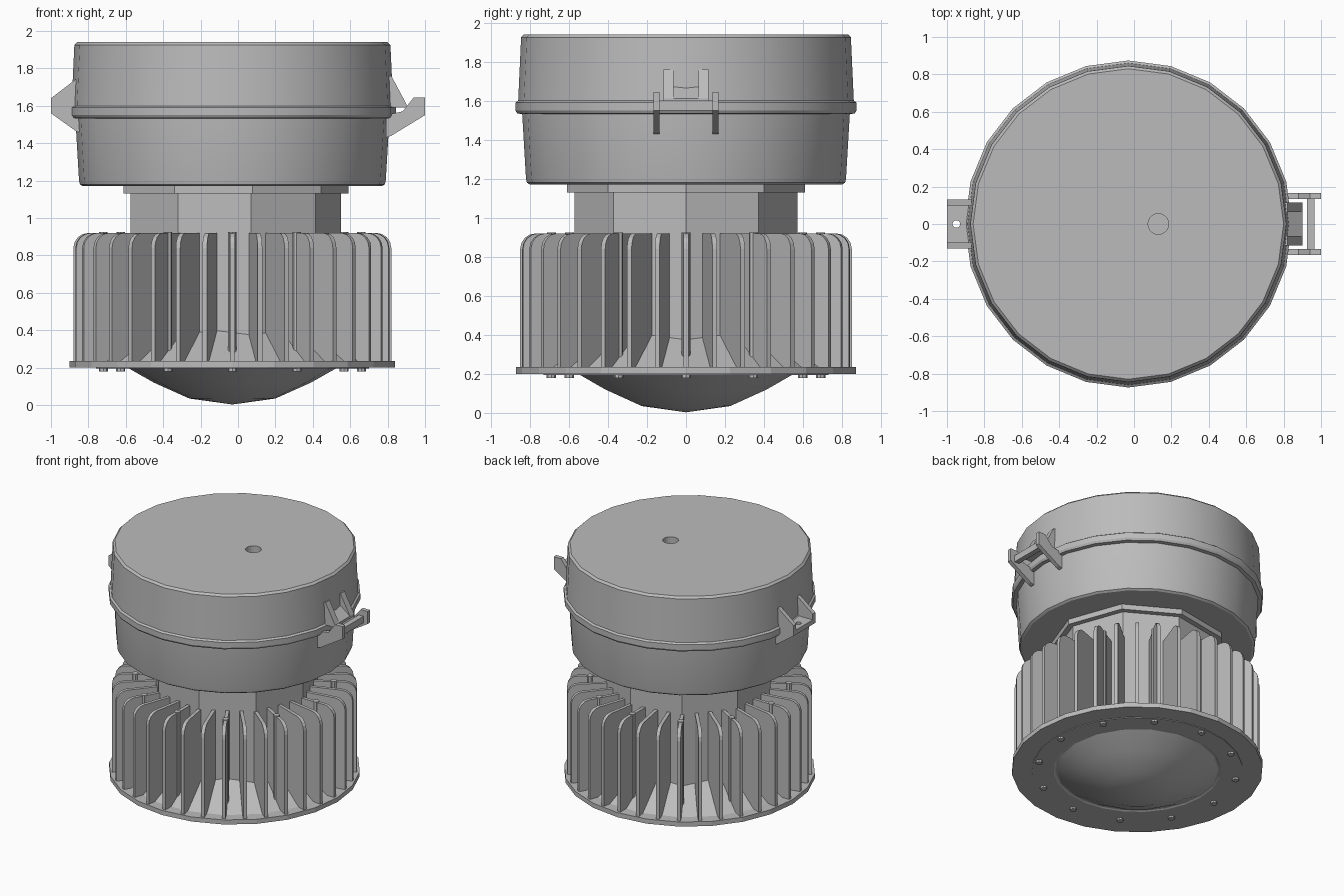
import bpy, bmesh, math
from math import sin, cos, pi, radians

if "Cube" in bpy.data.objects:
    bpy.data.objects.remove(bpy.data.objects["Cube"])

CX = -0.03  # axis of the lamp body

metal = bpy.data.materials.new("grey_metal")
metal.diffuse_color = (0.5, 0.5, 0.5, 1)
metal.use_nodes = True
metal.node_tree.nodes["Principled BSDF"].inputs["Base Color"].default_value = metal.diffuse_color


def finish(bm, name, smooth=None, fix=True):
    if fix:
        bmesh.ops.recalc_face_normals(bm, faces=bm.faces)
    me = bpy.data.meshes.new(name)
    bm.to_mesh(me)
    bm.free()
    ob = bpy.data.objects.new(name, me)
    bpy.context.collection.objects.link(ob)
    me.materials.append(metal)
    if smooth:
        bpy.ops.object.select_all(action='DESELECT')
        ob.select_set(True)
        bpy.context.view_layer.objects.active = ob
        bpy.ops.object.shade_smooth_by_angle(angle=radians(smooth))
    return ob


def lathe(name, profile, n, smooth=None, closed=False, fix=True):
    """Spin (radius, z) points around the lamp axis."""
    bm = bmesh.new()
    rings = []
    for r, z in profile:
        if r == 0:
            rings.append([bm.verts.new((CX, 0, z))] * n)
        else:
            rings.append([bm.verts.new((CX + r * cos(2 * pi * i / n), r * sin(2 * pi * i / n), z))
                          for i in range(n)])
    pairs = list(zip(rings, rings[1:]))
    if closed:
        pairs.append((rings[-1], rings[0]))
    for a, b in pairs:
        for i in range(n):
            j = (i + 1) % n
            bm.faces.new(list(dict.fromkeys((a[i], a[j], b[j], b[i]))))
    if not closed and fix:
        for ring in (rings[0], rings[-1]):
            if ring[0] is not ring[1]:
                bm.faces.new(ring)
    return finish(bm, name, smooth, fix)


def slab(bm, outline, y0, y1, angle=0, ox=0):
    """Extrude an (x, z) outline from y0 to y1, then turn it about z."""
    c, s = cos(angle), sin(angle)
    sides = [[bm.verts.new((ox + x * c - y * s, x * s + y * c, z)) for x, z in outline] for y in (y0, y1)]
    bm.faces.new(sides[0])
    bm.faces.new(sides[1][::-1])
    n = len(outline)
    for i in range(n):
        j = (i + 1) % n
        bm.faces.new((sides[0][i], sides[0][j], sides[1][j], sides[1][i]))


def box(bm, x0, x1, y0, y1, z0, z1):
    slab(bm, [(x0, z0), (x1, z0), (x1, z1), (x0, z1)], y0, y1)


def rod(bm, x, y, r, z0, z1, n=8):
    pts = [(x + r * cos(2 * pi * i / n), y + r * sin(2 * pi * i / n)) for i in range(n)]
    lo = [bm.verts.new((*p, z0)) for p in pts]
    hi = [bm.verts.new((*p, z1)) for p in pts]
    bm.faces.new(lo[::-1])
    bm.faces.new(hi)
    for i in range(n):
        j = (i + 1) % n
        bm.faces.new((lo[i], lo[j], hi[j], hi[i]))


def drill(ob, x, y, r, z0, z1, name):
    bm = bmesh.new()
    rod(bm, x, y, r, z0, z1, 20)
    cutter = finish(bm, name)
    cutter.hide_render = True
    mod = ob.modifiers.new("hole", 'BOOLEAN')
    mod.operation = 'DIFFERENCE'
    mod.object = cutter
    bpy.context.view_layer.objects.active = ob
    bpy.ops.object.modifier_apply(modifier=mod.name)
    bpy.data.objects.remove(cutter)


# driver housing: lower tub and upper lid with rim
lathe("housing_tub", [(0.80, 1.17), (0.815, 1.18), (0.82, 1.2), (0.84, 1.54)], 24, 20)
lid = lathe("housing_lid", [(0.835, 1.53), (0.865, 1.535), (0.874, 1.55), (0.874, 1.59), (0.86, 1.6),
                            (0.845, 1.925), (0.83, 1.94)], 24, 20)
drill(lid, 0.13, 0, 0.055, 1.85, 2.0, "cable_hole_cutter")

# nine sided neck and its flange
lathe("neck", [(0.58, 0.22), (0.58, 1.15)], 9)
lathe("neck_flange", [(0.62, 1.13), (0.62, 1.175)], 9)

# heat sink base plate, retaining ring and lens
lathe("base_plate", [(0.87, 0.2), (0.87, 0.235)], 24)
lathe("retaining_ring", [(0.73, 0.205), (0.73, 0.195), (0.58, 0.195), (0.56, 0.205)], 24, closed=True)
lathe("lens", [(0.57, 0.205), (0.42, 0.12), (0.23, 0.035), (0, 0.003)], 18, 35)

# reflector bowl showing between the fins, facing inward
lathe("reflector", [(0.5, 0.43), (0.58, 0.375), (0.80, 0.23)], 18, fix=False)

# radial cooling fins with rounded top corners
R, TOP, CORNER = 0.85, 0.92, 0.08
outline = [(0.5, 0.22), (R, 0.22)]
for k in range(5):
    a = k * pi / 8
    outline.append((R - CORNER + CORNER * cos(a), TOP - CORNER + CORNER * sin(a)))
outline.append((0.5, TOP))
bm = bmesh.new()
for i in range(36):
    slab(bm, outline, -0.0125, 0.0125, radians(10 * i), CX)
finish(bm, "cooling_fins")

# screw bosses on the fins and screw heads under the plate
bosses, screws = bmesh.new(), bmesh.new()
for i in range(12):
    a = radians(30 * i)
    x, y = CX + 0.69 * cos(a), 0.69 * sin(a)
    rod(bosses, x, y, 0.023, 0.22, 0.925)
    rod(screws, x, y, 0.024, 0.18, 0.2)
finish(bosses, "screw_bosses")
finish(screws, "screw_heads")

# latch on the right: lid prongs, swing arms and cross bar
bm = bmesh.new()
for s in (-1, 1):
    slab(bm, [(0.79, 1.59), (0.9, 1.59), (0.9, 1.61), (0.82, 1.76), (0.79, 1.76)], s * 0.065, s * 0.115)
slab(bm, [(0.79, 1.59), (0.9, 1.59), (0.9, 1.61), (0.82, 1.67), (0.79, 1.67)], -0.065, 0.065)
finish(bm, "latch_catch")
bm = bmesh.new()
for s in (-1, 1):
    slab(bm, [(0.79, 1.43), (0.82, 1.44), (1.0, 1.55), (1.0, 1.645), (0.94, 1.645), (0.88, 1.57), (0.79, 1.55)],
         s * 0.135, s * 0.167)
box(bm, 0.925, 0.965, -0.14, 0.14, 1.55, 1.6)
finish(bm, "latch_arms")

# hinge bracket on the left: drilled shelf with side gussets
bm = bmesh.new()
box(bm, -1.0, -0.84, -0.132, 0.132, 1.56, 1.595)
shelf = finish(bm, "hinge_shelf")
drill(shelf, -0.95, 0, 0.02, 1.5, 1.7, "hinge_hole_cutter")
bm = bmesh.new()
for s in (-1, 1):
    slab(bm, [(-0.84, 1.46), (-0.86, 1.46), (-1.0, 1.56), (-1.0, 1.64), (-0.87, 1.74), (-0.84, 1.74)],
         s * 0.1, s * 0.132)
finish(bm, "hinge_gussets")
